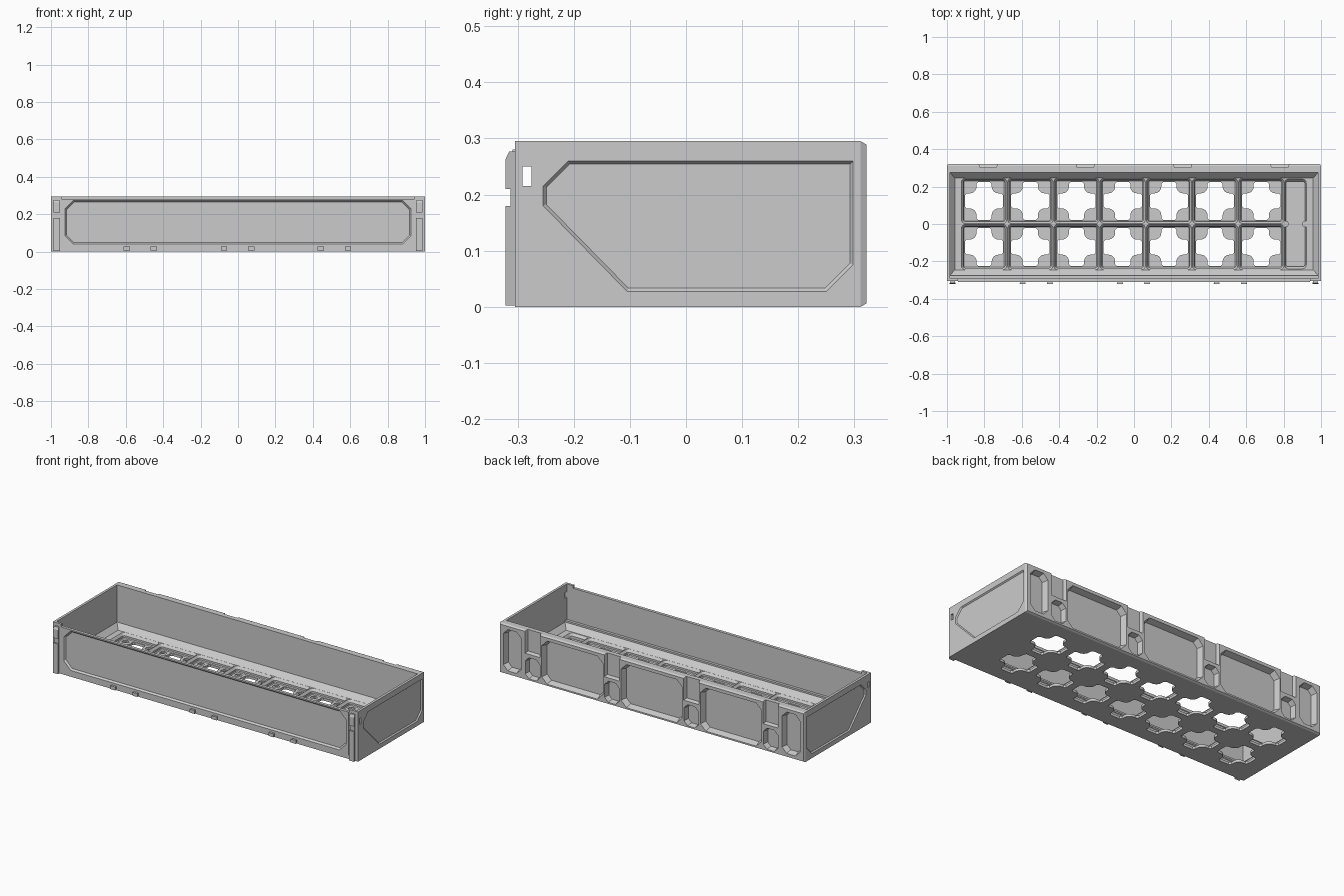
import bpy, bmesh
from math import sin, cos, pi
from mathutils import Vector

if "Cube" in bpy.data.objects:
    bpy.data.objects.remove(bpy.data.objects["Cube"])


def make(name, lofts):
    """One object out of several closed lofts (each a list of 3D rings)."""
    bm = bmesh.new()
    for rings in lofts:
        vs = [[bm.verts.new(p) for p in r] for r in rings]
        n = len(vs[0])
        for a, b in zip(vs, vs[1:]):
            for i in range(n):
                j = (i + 1) % n
                bm.faces.new((a[i], a[j], b[j], b[i]))
        bm.faces.new(vs[0][::-1])
        bm.faces.new(vs[-1])
    bmesh.ops.recalc_face_normals(bm, faces=bm.faces)
    me = bpy.data.meshes.new(name)
    bm.to_mesh(me)
    bm.free()
    ob = bpy.data.objects.new(name, me)
    bpy.context.collection.objects.link(ob)
    return ob


def cut(ob, lofts):
    """Subtract closed lofts from an object."""
    c = make("cutter", lofts)
    c.hide_render = True
    m = ob.modifiers.new("cut", 'BOOLEAN')
    m.operation, m.solver, m.object = 'DIFFERENCE', 'EXACT', c
    bpy.context.view_layer.objects.active = ob
    bpy.ops.object.modifier_apply(modifier=m.name)
    bpy.data.objects.remove(c)


def rect(x0, x1, y0, y1):
    return [(x0, y0), (x1, y0), (x1, y1), (x0, y1)]


def octo(x0, x1, y0, y1, c):
    return [(x0 + c, y0), (x1 - c, y0), (x1, y0 + c), (x1, y1 - c),
            (x1 - c, y1), (x0 + c, y1), (x0, y1 - c), (x0, y0 + c)]


def rounded(cx, cy, hx, hy, r, n=4):
    return [(cx + sx * (hx - r) + r * cos(a0 + i * pi / 2 / n),
             cy + sy * (hy - r) + r * sin(a0 + i * pi / 2 / n))
            for sx, sy, a0 in ((1, 1, 0), (-1, 1, pi / 2), (-1, -1, pi), (1, -1, 1.5 * pi))
            for i in range(n + 1)]


def inset(pts, d):
    """Mitred inset of a counter-clockwise outline."""
    out = []
    for i, p in enumerate(pts):
        p, a, b = Vector(p), Vector(pts[i - 1]), Vector(pts[(i + 1) % len(pts)])
        e, f = (p - a).normalized(), (b - p).normalized()
        n, m = Vector((-e.y, e.x)), Vector((-f.y, f.x))
        out.append(tuple(p + (n + m) * d / (1 + n.dot(m))))
    return out


PUT = {'x': lambda u, v, w: (w, u, v), 'y': lambda u, v, w: (u, w, v), 'z': lambda u, v, w: (u, v, w)}


def loft(axis, *layers):
    """Layers are (outline, position along the axis)."""
    return [[PUT[axis](u, v, w) for u, v in pts] for pts, w in layers]


def recess(pts, surf, depth, taper, axis='y'):
    k = taper / depth
    return loft(axis, (inset(pts, -0.01 * k), surf - depth / abs(depth) * 0.01 if k >= 0 else surf + 0.01),
                (inset(pts, abs(taper)), surf + depth))


FLOOR, PLATE, PITCH = 0.045, 0.015, 0.247
X0 = -0.925

# outer shell, back edges chamfered
full = rect(-1, 1, 0, 0.295)
tray = make("tray_body", [loft('y', (full, -0.305), (full, 0.311), (inset(full, 0.006), 0.322))])

# interior cavity with sloped foot
foot, top = rect(-0.958, 0.958, -0.246, 0.246), rect(-0.985, 0.985, -0.275, 0.275)
cut(tray, [loft('z', (foot, FLOOR), (top, 0.075), (top, 0.4))])
# thinner, lower front wall between the corner posts
cut(tray, [loft('z', (rect(-0.985, 0.985, -0.291, -0.26), 0.085), (rect(-0.985, 0.985, -0.291, -0.26), 0.4))])
cut(tray, [loft('z', (rect(-0.945, 0.945, -0.35, -0.26), 0.28), (rect(-0.945, 0.945, -0.35, -0.26), 0.4))])

# floor grid: stepped sockets, cross openings, round corner seats
cells = [(X0 + PITCH * (i + 0.5), s * PITCH / 2) for i in range(7) for s in (-1, 1)]
sockets = [loft('z', (rounded(x, y, 0.107, 0.107, 0.008), PLATE),
                (rounded(x, y, 0.111, 0.111, 0.012), PLATE + 0.005),
                (rounded(x, y, 0.111, 0.111, 0.012), PLATE + 0.016),
                (rounded(x, y, 0.1215, 0.1215, 0.022), FLOOR),
                (rounded(x, y, 0.1215, 0.1215, 0.022), FLOOR + 0.01)) for x, y in cells]
strip = [loft('z', (rounded(0.863, 0, 0.05, 0.228, 0.01), PLATE),
              (rounded(0.863, 0, 0.05, 0.228, 0.01), PLATE + 0.016),
              (rounded(0.863, 0, 0.058, 0.24, 0.02), FLOOR),
              (rounded(0.863, 0, 0.058, 0.24, 0.02), FLOOR + 0.01))]
cut(tray, sockets + strip)

h, m, r = 0.102, 0.0765, 0.036
quad = [(h, m - r - 0.01), (h - 0.01, m - r)]
quad += [(m - r * sin(a), m - r * cos(a)) for a in [i * pi / 12 for i in range(7)]]
quad += [(m - r, h - 0.01), (m - r - 0.01, h)]
cross = list(quad)
for k in range(3):
    quad = [(-v, u) for u, v in quad]
    cross += quad
cut(tray, [loft('z', ([(x + u, y + v) for u, v in cross], -0.02),
                ([(x + u, y + v) for u, v in cross], PLATE + 0.003)) for x, y in cells])
seats = []
for x, y in cells:
    for sx in (-1, 1):
        for sy in (-1, 1):
            c = (x + sx * m, y + sy * m)
            seats.append(loft('z', (rounded(*c, 0.009, 0.009, 0.009, 3), 0.004),
                              (rounded(*c, 0.009, 0.009, 0.009, 3), 0.011),
                              (rounded(*c, 0.019, 0.019, 0.019, 5), 0.0111),
                              (rounded(*c, 0.019, 0.019, 0.019, 5), PLATE + 0.003)))
cut(tray, seats)

# back wall: large panels, end panels, upper open slots and lower slots
back = []
Y = 0.322


def back_cut(pts, depth, taper):
    back.append(loft('y', (inset(pts, -taper * 0.3), Y + depth * 0.3), (inset(pts, taper), Y - depth)))


for x in (-0.52, 0, 0.52):
    back_cut(octo(x - 0.2, x + 0.2, 0.015, 0.27, 0.035), 0.034, 0.012)
for s in (-1, 1):
    x0, x1 = sorted((s * 0.855, s * 0.972))
    back_cut(octo(x0, x1, 0.025, 0.27, 0.03), 0.034, 0.01)
for x in (-0.78, -0.26, 0.26, 0.78):
    back_cut(rect(x - 0.05, x + 0.05, 0.16, 0.35), 0.02, 0.007)
    back_cut(octo(x - 0.048, x + 0.048, 0.015, 0.14, 0.024), 0.032, 0.007)
cut(tray, back)

# side panels and side wall openings
outline = [(-0.255, 0.215), (-0.255, 0.18), (-0.105, 0.027), (0.25, 0.027),
           (0.298, 0.075), (0.298, 0.26), (-0.21, 0.26)]
sides = []
for s in (-1, 1):
    sides.append(loft('x', (inset(outline, -0.003), s * 1.004), (inset(outline, 0.006), s * 0.993)))
    sides.append(loft('x', (rect(-0.291, -0.275, 0.215, 0.25), s * 0.95),
                      (rect(-0.291, -0.275, 0.215, 0.25), s * 1.05)))
cut(tray, sides)

# front panel plate with a chamfered recess
plate_outline = rect(-0.94, 0.94, 0.025, 0.28)
plate = make("front_panel", [loft('y', (plate_outline, -0.3), (plate_outline, -0.309))])
field = octo(-0.925, 0.925, 0.04, 0.272, 0.045)
for ob in (plate, tray):
    cut(ob, [loft('y', (inset(field, -0.004), -0.313), (inset(field, 0.008), -0.299))])


# dovetail corner rails, notched on their outer edge
def dovetail(x, w0, w1):
    return [(x - w1, -0.322), (x + w1, -0.322), (x + w0, -0.303), (x - w0, -0.303)]


for s, side in ((-1, "left"), (1, "right")):
    x = s * 0.97
    rail = make("rail_" + side, [loft('z', (dovetail(x, 0.011, 0.017), 0.002), (dovetail(x, 0.011, 0.017), 0.262),
                                      ([(u, max(v, -0.315)) for u, v in dovetail(x, 0.011, 0.015)], 0.277))])
    cut(rail, [loft('z', (rect(x - 0.05, x + 0.05, -0.35, -0.313), 0.18),
                    (rect(x - 0.05, x + 0.05, -0.35, -0.313), 0.21))])

# small dovetail clips along the front foot
make("front_clips", [loft('z', (dovetail(x, 0.01, 0.017), 0.006), (dovetail(x, 0.01, 0.017), 0.026))
                     for x in (-0.595, -0.45, -0.075, 0.07, 0.442, 0.588)])

# divider stubs in the end strip
make("strip_stubs", [loft('z', (rounded(x, 0, 0.013, 0.016, 0.01), PLATE - 0.005),
                          (rounded(x, 0, 0.013, 0.016, 0.01), FLOOR)) for x in (0.812, 0.914)])
